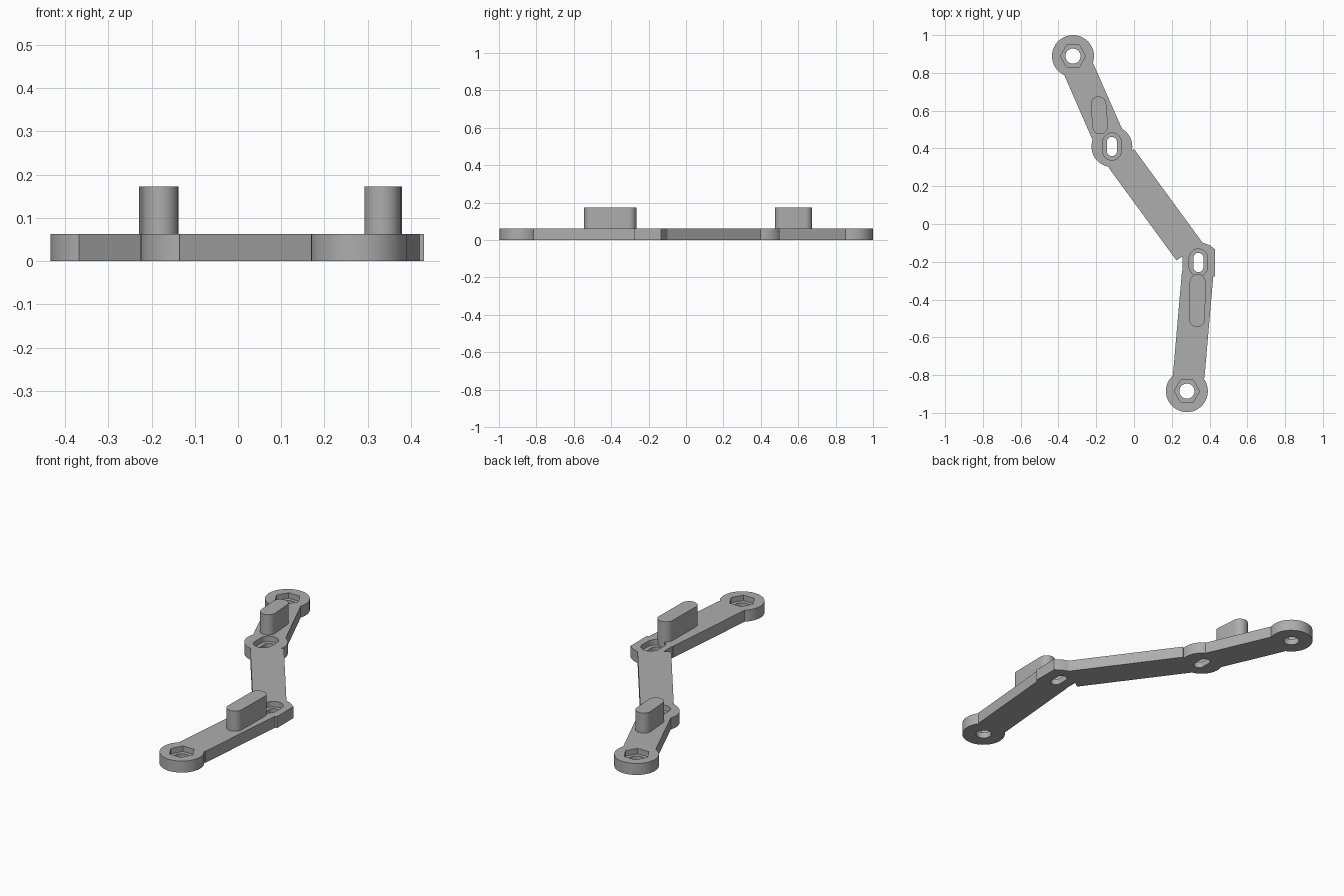
import bpy
import math

cube = bpy.data.objects.get("Cube")
if cube:
    bpy.data.objects.remove(cube, do_unlink=True)

THICK = 0.063      # plate thickness
PEG_TOP = 0.173
RECESS = 0.033     # floor height of the recesses

grey = bpy.data.materials.new("light_grey")
grey.use_nodes = True
grey.diffuse_color = (0.42, 0.42, 0.42, 1)
grey.node_tree.nodes["Principled BSDF"].inputs["Base Color"].default_value = (0.42, 0.42, 0.42, 1)


def prism(name, pts, z0, z1):
    """Extrude a counter-clockwise outline between two heights."""
    n = len(pts)
    verts = [(x, y, z) for z in (z0, z1) for x, y in pts]
    faces = [tuple(reversed(range(n))), tuple(range(n, 2 * n))]
    faces += [(i, (i + 1) % n, n + (i + 1) % n, n + i) for i in range(n)]
    mesh = bpy.data.meshes.new(name)
    mesh.from_pydata(verts, [], faces)
    mesh.materials.append(grey)
    obj = bpy.data.objects.new(name, mesh)
    bpy.context.collection.objects.link(obj)
    return obj


def ring(c, r, n=48):
    return [(c[0] + r * math.cos(math.tau * i / n), c[1] + r * math.sin(math.tau * i / n))
            for i in range(n)]


def stadium(p, q, r, n=16):
    """Rounded slot outline around the segment p-q."""
    a = math.atan2(q[1] - p[1], q[0] - p[0]) - math.pi / 2
    return [(c[0] + r * math.cos(a + s + math.pi * i / n), c[1] + r * math.sin(a + s + math.pi * i / n))
            for c, s in ((q, 0), (p, math.pi)) for i in range(n + 1)]


def upright_slot(c, r, half):
    return stadium((c[0], c[1] - half), (c[0], c[1] + half), r)


def apply_boolean(target, tool, operation):
    mod = target.modifiers.new(operation.lower(), 'BOOLEAN')
    mod.operation, mod.solver, mod.object = operation, 'EXACT', tool
    bpy.context.view_layer.objects.active = target
    bpy.ops.object.modifier_apply(modifier=mod.name)
    bpy.data.objects.remove(tool, do_unlink=True)


back_end, front_end = (-0.323, 0.889), (0.28, -0.885)
back_slot, front_slot = (-0.117, 0.41), (0.341, -0.204)

# Plate: three straight arms joined with the round ends and the two slot bosses
plate = prism("bent_arm_plate", [(-0.135, 0.299), (0.225, -0.193), (0.362, -0.098), (0.0, 0.397)], 0, THICK)
outlines = [
    [(-0.368, 0.786), (-0.205, 0.412), (-0.052, 0.478), (-0.217, 0.852)],
    [(0.206, -0.80), (0.373, -0.815), (0.422, -0.25), (0.254, -0.25)],
    [(0.257, -0.278), (0.43, -0.278), (0.43, -0.135), (0.40, -0.112), (0.362, -0.098), (0.257, -0.15)],
    ring(back_end, 0.111), ring(front_end, 0.111), ring(back_slot, 0.108),
]
for pts in outlines:
    apply_boolean(plate, prism("plate_part", pts, 0, THICK), 'UNION')

# Bolt holes with hexagonal nut recesses, and slots with wider recesses
cuts = []
for c in (back_end, front_end):
    cuts += [(ring(c, 0.04, 32), -0.1), (ring(c, 0.067, 6), RECESS)]
for c in (back_slot, front_slot):
    cuts += [(upright_slot(c, 0.027, 0.024), -0.1), (upright_slot(c, 0.049, 0.023), RECESS)]
for pts, floor in cuts:
    apply_boolean(plate, prism("cutter", pts, floor, 0.2), 'DIFFERENCE')

# Upright locating pegs
pegs = [
    prism("back_peg", stadium((-0.179, 0.517), (-0.188, 0.634), 0.041), 0.01, PEG_TOP),
    prism("front_peg", stadium((0.334, -0.503), (0.337, -0.307), 0.042), 0.01, PEG_TOP),
]

# Smooth the curved walls and keep the rims sharp
for obj in [plate] + pegs:
    bpy.ops.object.select_all(action='DESELECT')
    obj.select_set(True)
    bpy.context.view_layer.objects.active = obj
    bpy.ops.object.shade_smooth_by_angle(angle=math.radians(30))
